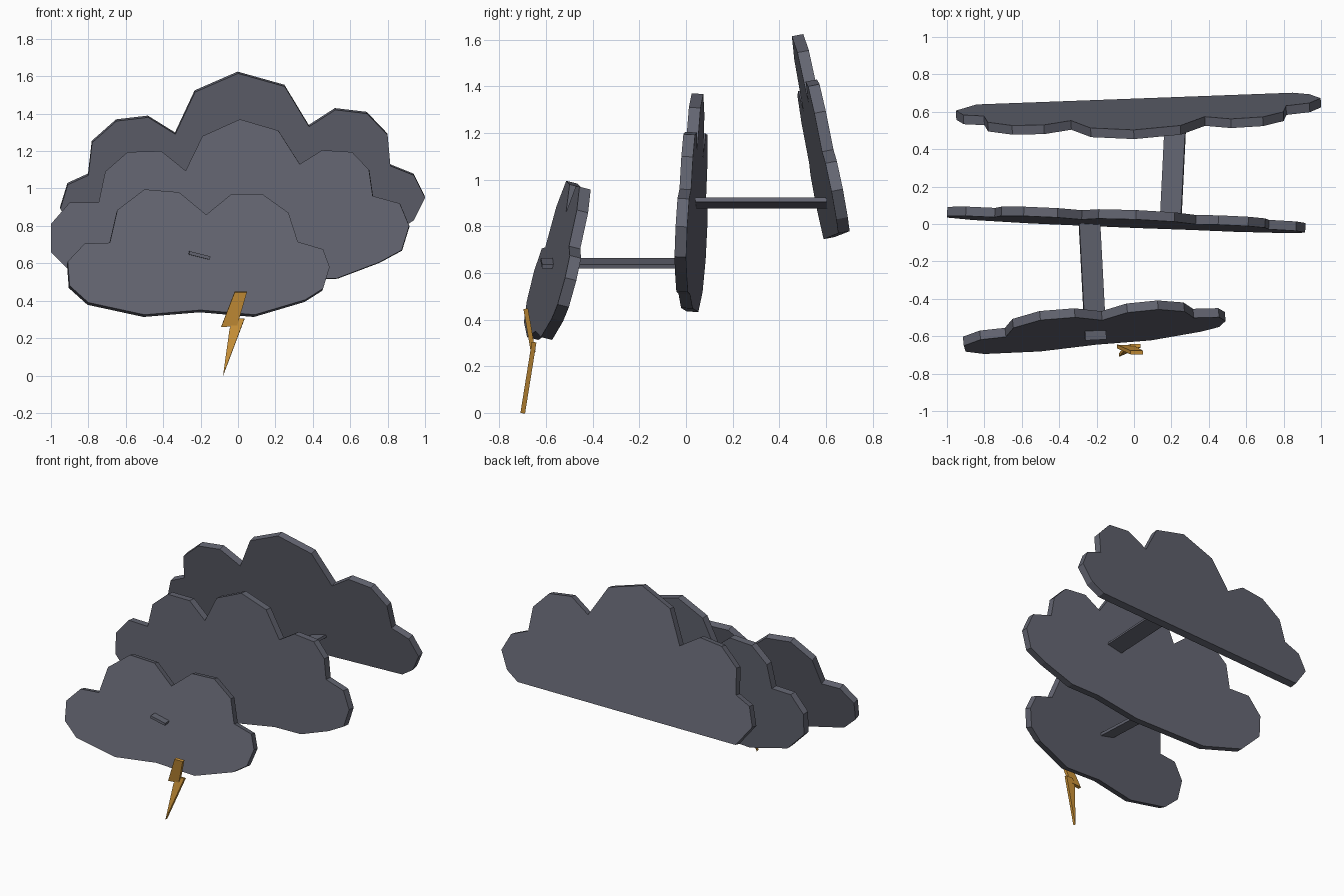
import bpy, bmesh, math
from mathutils import Vector, Matrix

cube = bpy.data.objects.get("Cube")
if cube:
    bpy.data.objects.remove(cube, do_unlink=True)


def make_material(name, rgb):
    mat = bpy.data.materials.new(name)
    mat.use_nodes = True
    mat.diffuse_color = (*rgb, 1)
    mat.node_tree.nodes["Principled BSDF"].inputs["Base Color"].default_value = (*rgb, 1)
    return mat


storm_grey = make_material("storm_grey", (0.125, 0.13, 0.165))
amber = make_material("amber", (0.6, 0.29, 0.04))


def finish(name, bm, mat):
    bmesh.ops.recalc_face_normals(bm, faces=bm.faces)
    mesh = bpy.data.meshes.new(name)
    bm.to_mesh(mesh)
    bm.free()
    mesh.materials.append(mat)
    obj = bpy.data.objects.new(name, mesh)
    bpy.context.collection.objects.link(obj)
    return obj


def slab(name, outline, mat, y0, z0, lean, yaw, depth):
    """Extrude an x/z outline lying on the leaning plane y = y0 + lean*(z-z0) + yaw*x."""
    bm = bmesh.new()
    face = bm.faces.new([bm.verts.new((x, y0 + lean * (z - z0) + yaw * x, z))
                         for x, z in outline])
    back = Vector((-yaw, 1, -lean)).normalized() * depth
    new = bmesh.ops.extrude_face_region(bm, geom=[face], use_keep_orig=True)["geom"]
    bmesh.ops.translate(bm, vec=back, verts=[g for g in new if isinstance(g, bmesh.types.BMVert)])
    return finish(name, bm, mat)


def strut(name, start, end, roll):
    """Flat bar between two points, rolled about its length."""
    a, b = Vector(start), Vector(end)
    bm = bmesh.new()
    bmesh.ops.create_cube(bm, size=1)
    turn = math.atan2(a.x - b.x, b.y - a.y)
    m = (Matrix.Translation((a + b) / 2) @ Matrix.Rotation(turn, 4, "Z")
         @ Matrix.Rotation(math.radians(roll), 4, "Y")
         @ Matrix.Diagonal((0.115, (b - a).length, 0.018, 1)))
    bmesh.ops.transform(bm, matrix=m, verts=bm.verts)
    return finish(name, bm, storm_grey)


# Clouds, each a leaning lobed slab
back_outline = [
    (-.95, .89), (-.91, 1.02), (-.8, 1.07), (-.78, 1.245), (-.65, 1.36), (-.48, 1.38),
    (-.335, 1.29), (-.23, 1.515), (0, 1.615), (.25, 1.545), (.38, 1.33), (.52, 1.42),
    (.69, 1.4), (.8, 1.285), (.815, 1.12), (.94, 1.07), (1, .95), (.94, .83),
    (.85, .77), (-.84, .745)]
middle_outline = [
    (-1, .66), (-1, .81), (-.9, .925), (-.745, .925), (-.71, 1.09), (-.59, 1.195),
    (-.41, 1.2), (-.28, 1.095), (-.19, 1.28), (.01, 1.37), (.215, 1.31), (.33, 1.13),
    (.45, 1.205), (.61, 1.195), (.7, 1.1), (.72, .96), (.865, .92), (.915, .8),
    (.875, .67), (.755, .605), (.53, .52), (.31, .51), (0, .45), (-.55, .435), (-.86, .52)]
front_outline = [
    (-.91, .61), (-.82, .705), (-.685, .71), (-.645, .885), (-.5, .995), (-.315, .98),
    (-.17, .86), (-.035, .97), (.13, .97), (.27, .87), (.32, .715), (.455, .675),
    (.49, .58), (.455, .465), (.36, .405), (.09, .325), (-.2, .35), (-.5, .325),
    (-.8, .39), (-.9, .48)]
slab("back_cloud", back_outline, storm_grey, .455, 1.61, -.195, .04, .05)
slab("middle_cloud", middle_outline, storm_grey, .025, 1.37, .05, -.045, .05)
slab("front_cloud", front_outline, storm_grey, -.47, .97, .25, .1, .05)

# Struts joining the clouds
strut("front_strut", (-.205, -.62, .642), (-.24, .04, .642), 14)
strut("back_strut", (.197, .04, .9), (.225, .61, .9), -14)

# Lightning bolt from two crossing blades
slab("upper_bolt", [(-.018, .445), (.048, .445), (-.005, .265), (-.09, .258)],
     amber, -.697, .445, -.17, 0, .02)
slab("lower_bolt", [(.035, .305), (-.018, .305), (-.045, .25), (-.08, 0)],
     amber, -.71, 0, .16, 0, .02)
